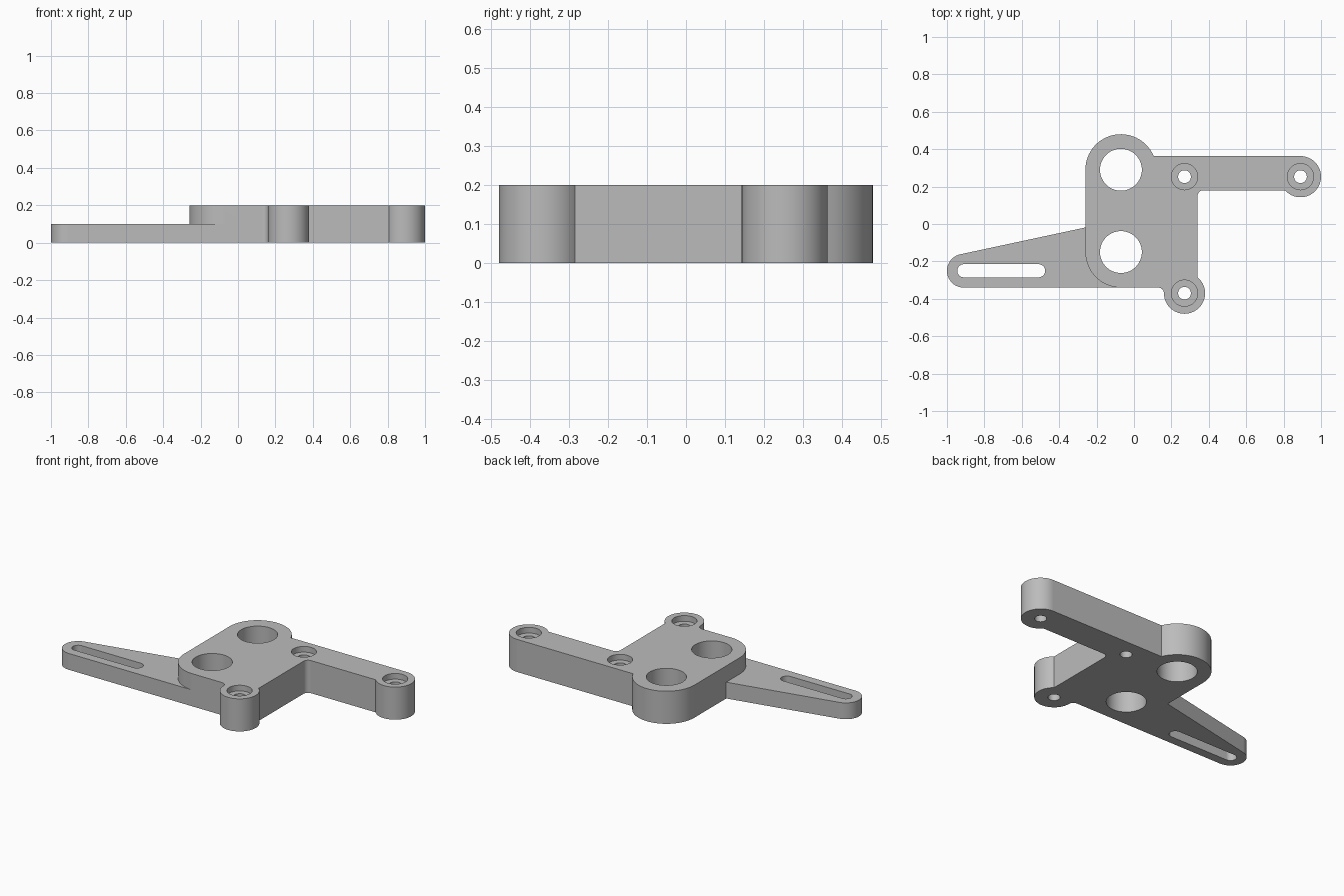
import bpy
import bmesh
from math import radians, sin, cos, asin, acos, degrees, pi

cube = bpy.data.objects.get("Cube")
if cube:
    bpy.data.objects.remove(cube, do_unlink=True)

grey = bpy.data.materials.new("plain grey")
grey.use_nodes = True
colour = (0.5, 0.5, 0.5, 1)
grey.diffuse_color = colour
grey.node_tree.nodes["Principled BSDF"].inputs["Base Color"].default_value = colour


def arc(centre, radius, start, end):
    """Points along an arc, angles in degrees."""
    steps = max(6, int(abs(end - start) / 6))
    angles = [radians(start + (end - start) * i / steps) for i in range(steps + 1)]
    return [(centre[0] + radius * cos(a), centre[1] + radius * sin(a)) for a in angles]


def prism(name, outline, low, high):
    """Extrude a closed counter-clockwise outline between two heights."""
    bm = bmesh.new()
    face = bm.faces.new([bm.verts.new((x, y, low)) for x, y in outline])
    top = bmesh.ops.extrude_face_region(bm, geom=[face])["geom"]
    verts = [g for g in top if isinstance(g, bmesh.types.BMVert)]
    bmesh.ops.translate(bm, verts=verts, vec=(0, 0, high - low))
    bmesh.ops.remove_doubles(bm, verts=bm.verts, dist=0.0001)
    bmesh.ops.recalc_face_normals(bm, faces=bm.faces)
    mesh = bpy.data.meshes.new(name)
    bm.to_mesh(mesh)
    bm.free()
    mesh.materials.append(grey)
    obj = bpy.data.objects.new(name, mesh)
    bpy.context.collection.objects.link(obj)
    return obj


def combine(target, other, operation):
    """Apply a boolean and discard the helper."""
    mod = target.modifiers.new("boolean", "BOOLEAN")
    mod.operation, mod.solver, mod.object = operation, "EXACT", other
    bpy.ops.object.select_all(action="DESELECT")
    bpy.context.view_layer.objects.active = target
    target.select_set(True)
    bpy.ops.object.modifier_apply(modifier=mod.name)
    bpy.data.objects.remove(other, do_unlink=True)


def disc(centre, radius):
    return arc(centre, radius, 0, 360)[:-1]


# Key centres and sizes
thickness, arm_thickness = 0.2, 0.1
bore_back, bore_front = (-0.07, 0.29), (-0.07, -0.15)
screw_corner, screw_front, screw_end = (0.27, 0.253), (0.27, -0.37), (0.89, 0.253)
corner_r, boss_r, fillet, right_edge = 0.19, 0.11, 0.03, 0.34
arm_low = 0.18
arm_high = screw_end[1] + boss_r

# Thick plate with the side arm and two screw bosses
front_join = degrees(acos((right_edge - screw_front[0]) / boss_r))
end_join = degrees(asin((screw_end[1] - arm_low) / boss_r))
back_join = degrees(asin((arm_high - bore_back[1]) / corner_r))
outline = (
    arc((screw_front[0] - boss_r - fillet, screw_front[1]), fillet, 90, 0)
    + arc(screw_front, boss_r, 180, 360 + front_join)
    + arc((right_edge + fillet, arm_low - fillet), fillet, 180, 90)
    + arc(screw_end, boss_r, 180 + end_join, 450)
    + arc(bore_back, corner_r, back_join, 180)
    + arc(bore_front, corner_r, 180, 270)
)
# Drop the repeated point where the fillet meets the front boss
outline = [p for i, p in enumerate(outline)
           if abs(p[0] - outline[i - 1][0]) + abs(p[1] - outline[i - 1][1]) > 0.0005]
bracket = prism("bracket_plate", outline, 0, thickness)

# Thin tapered arm with a rounded tip
tip, tip_r, taper = (-0.91, -0.25), 0.09, 12.1
root_x = bore_front[0]
tip_arc = arc(tip, tip_r, 90 + taper, 270)
rise = (root_x - tip_arc[0][0]) * sin(radians(taper)) / cos(radians(taper))
arm_outline = tip_arc + [(root_x, bore_front[1] - corner_r), (root_x, tip_arc[0][1] + rise)]
combine(bracket, prism("slotted_arm", arm_outline, 0, arm_thickness), "UNION")

# Adjustment slot
slot_r, slot_end = 0.035, (-0.51, tip[1])
slot = arc(tip, slot_r, 90, 270) + arc(slot_end, slot_r, -90, 90)
combine(bracket, prism("slot_cutter", slot, -0.1, 0.3), "DIFFERENCE")

# Two large bores
for centre in (bore_back, bore_front):
    combine(bracket, prism("bore_cutter", disc(centre, 0.112), -0.1, 0.3), "DIFFERENCE")

# Counterbored screw holes
for centre in (screw_corner, screw_front, screw_end):
    combine(bracket, prism("screw_cutter", disc(centre, 0.034), -0.1, 0.3), "DIFFERENCE")
    combine(bracket, prism("recess_cutter", disc(centre, 0.07), thickness - 0.035, 0.3), "DIFFERENCE")

# Smooth round walls with crisp rims
bpy.context.view_layer.objects.active = bracket
bracket.select_set(True)
bpy.ops.object.shade_smooth_by_angle(angle=pi / 6)
weighted = bracket.modifiers.new("weighted normals", "WEIGHTED_NORMAL")
weighted.keep_sharp = True
